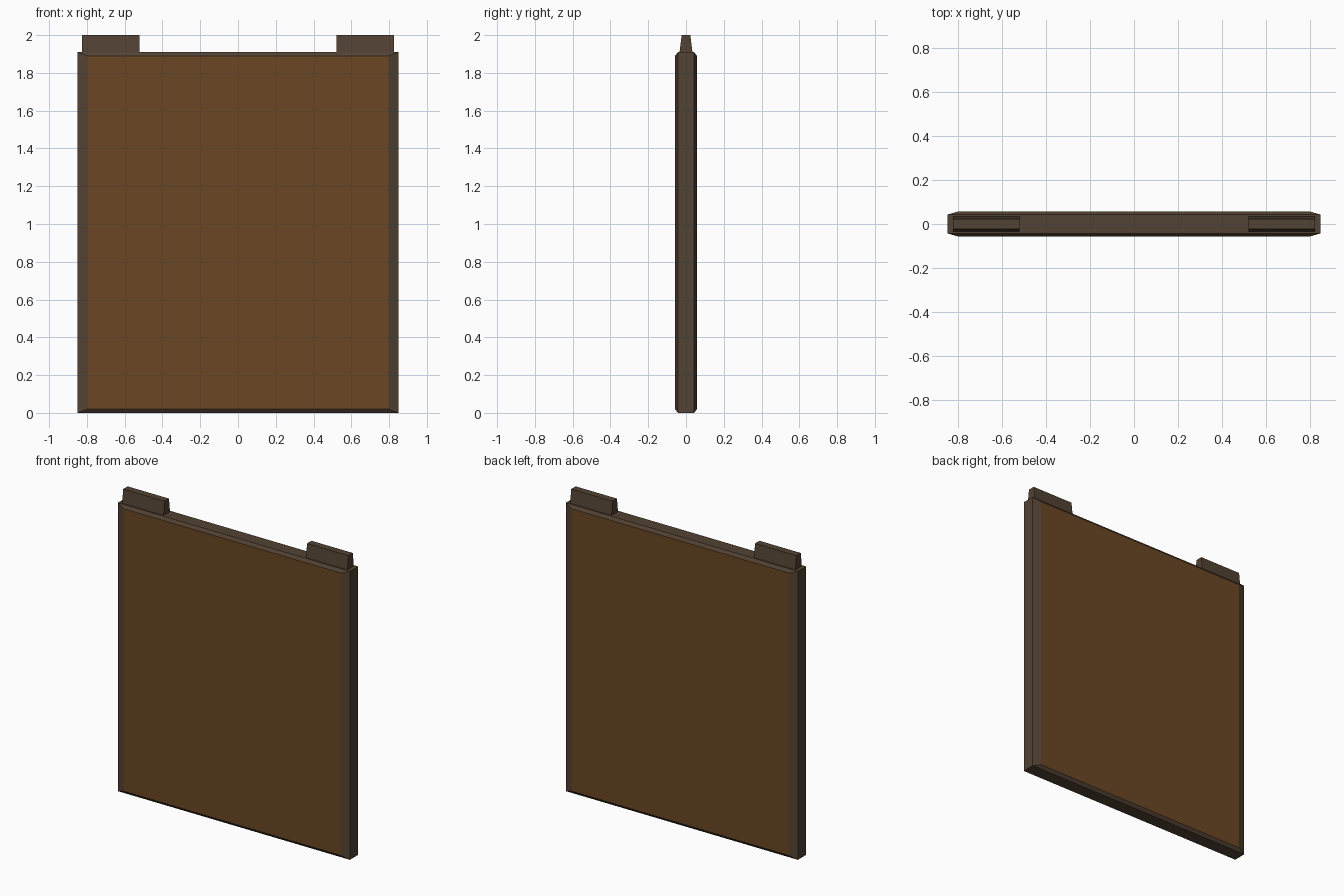
import bpy, bmesh

if "Cube" in bpy.data.objects:
    bpy.data.objects.remove(bpy.data.objects["Cube"])


def material(name, rgb):
    m = bpy.data.materials.new(name)
    m.diffuse_color = (*rgb, 1.0)
    m.use_nodes = True
    m.node_tree.nodes["Principled BSDF"].inputs["Base Color"].default_value = m.diffuse_color
    return m


frame_mat = material("dark_brown_frame", (0.0844, 0.0545, 0.0331))
panel_mat = material("brown_panel", (0.147, 0.063, 0.0176))


def loft(name, rings, mats):
    """Bridge four-point rings in order and cap both ends."""
    bm = bmesh.new()
    loops = [[bm.verts.new(p) for p in ring] for ring in rings]
    for a, b in zip(loops, loops[1:]):
        for i in range(4):
            j = (i + 1) % 4
            bm.faces.new((a[i], a[j], b[j], b[i]))
    bm.faces.new(loops[0][::-1])
    bm.faces.new(loops[-1])
    bmesh.ops.recalc_face_normals(bm, faces=bm.faces)
    bm.normal_update()
    # Large flat front and back faces take the second colour
    if len(mats) > 1:
        for f in bm.faces:
            f.material_index = int(abs(f.normal.y) > 0.99)
    me = bpy.data.meshes.new(name)
    bm.to_mesh(me)
    bm.free()
    for m in mats:
        me.materials.append(m)
    ob = bpy.data.objects.new(name, me)
    bpy.context.collection.objects.link(ob)
    return ob


def upright_ring(x, z0, z1, y):
    return [(-x, y, z0), (x, y, z0), (x, y, z1), (-x, y, z1)]


def flat_ring(x0, x1, y, z):
    return [(x0, -y, z), (x1, -y, z), (x1, y, z), (x0, y, z)]


# Board: slab with chamfered rims around the front and back panels
inner, outer = (0.797, 0.02, 1.89), (0.85, 0.0, 1.91)
loft("board", [upright_ring(*inner, -0.058), upright_ring(*outer, -0.043),
               upright_ring(*outer, 0.043), upright_ring(*inner, 0.058)],
     [frame_mat, panel_mat])

# Two tapered tabs on the top edge
for side, x0, x1 in (("left", -0.825, -0.522), ("right", 0.522, 0.825)):
    loft(side + "_top_tab", [flat_ring(x0, x1, 0.034, 1.91),
                             flat_ring(x0, x1, 0.023, 2.0)], [frame_mat])
